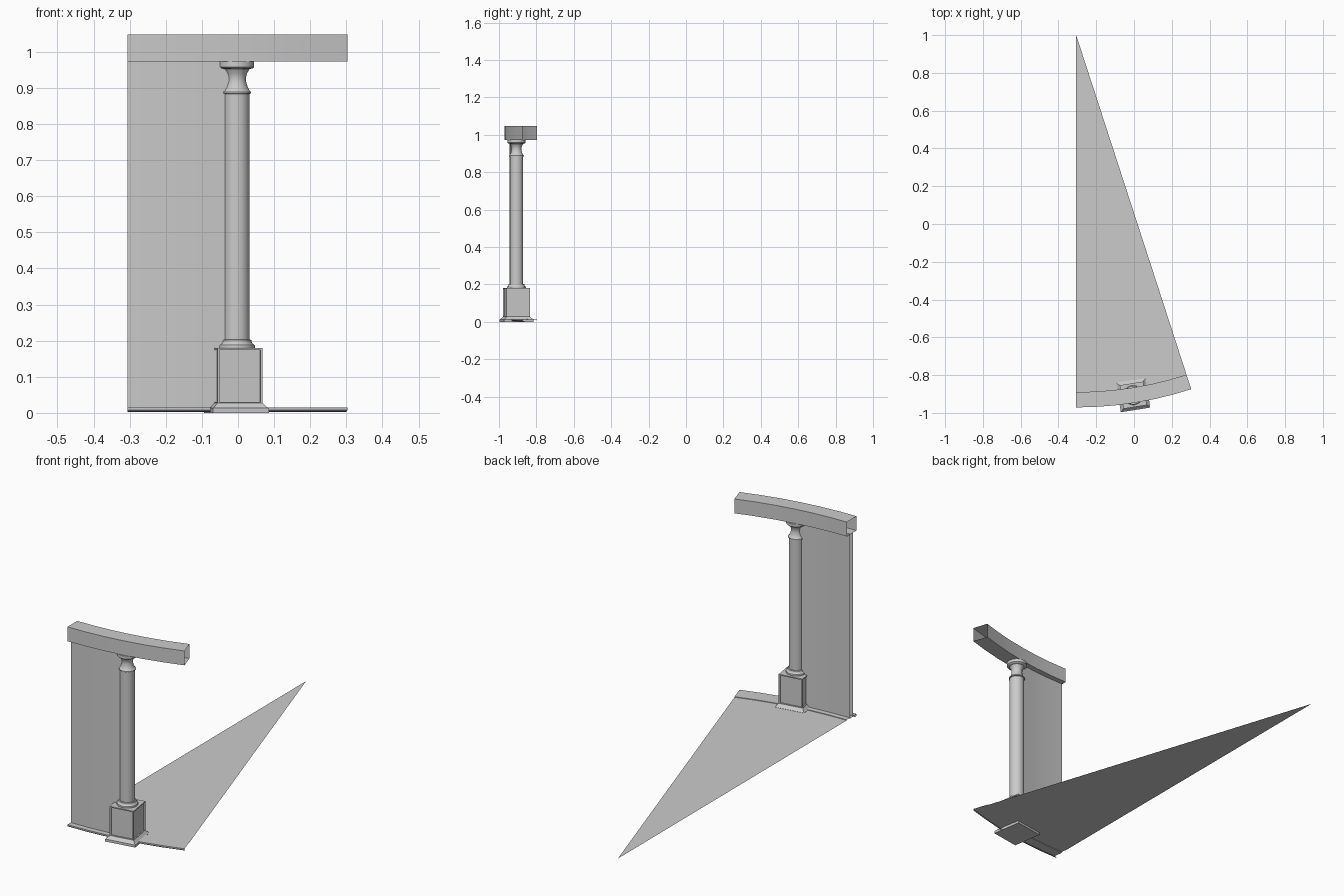
import bpy, bmesh, math
from mathutils import Matrix

if "Cube" in bpy.data.objects:
    bpy.data.objects.remove(bpy.data.objects["Cube"])

# Bay of a round colonnade: an 18 degree slice around this axis
CX, CY = -0.306, 1.0
SWEEP = math.radians(18)
MID = SWEEP / 2
COL_R = 1.93


def finish(name, bm, smooth=None):
    bmesh.ops.recalc_face_normals(bm, faces=bm.faces)
    me = bpy.data.meshes.new(name)
    bm.to_mesh(me)
    bm.free()
    ob = bpy.data.objects.new(name, me)
    bpy.context.collection.objects.link(ob)
    if smooth:
        bpy.ops.object.select_all(action='DESELECT')
        ob.select_set(True)
        bpy.context.view_layer.objects.active = ob
        bpy.ops.object.shade_smooth_by_angle(angle=math.radians(smooth))
    return ob


def on_arc(r, a, z):
    return (CX + r * math.sin(a), CY - r * math.cos(a), z)


def arc_sweep(name, profile, end, steps, closed=True, caps=False):
    """Sweep an (r, z) profile around the axis from angle 0 to end."""
    bm = bmesh.new()
    rings = [[bm.verts.new(on_arc(r, end * i / steps, z)) for r, z in profile]
             for i in range(steps + 1)]
    n = len(profile)
    for a, b in zip(rings, rings[1:]):
        for j in range(n if closed else n - 1):
            k = (j + 1) % n
            bm.faces.new((a[j], a[k], b[k], b[j]))
    if caps:
        bm.faces.new(rings[0])
        bm.faces.new(rings[-1])
    return finish(name, bm, 20)


def lathe(name, profile, sides=32):
    """Turn an (r, z) profile around the column axis."""
    x, y, _ = on_arc(COL_R, MID, 0)
    bm = bmesh.new()
    rings = [[bm.verts.new((x + r * math.cos(2 * math.pi * i / sides),
                            y + r * math.sin(2 * math.pi * i / sides), z))
              for i in range(sides)] for r, z in profile]
    for a, b in zip(rings, rings[1:]):
        for i in range(sides):
            k = (i + 1) % sides
            bm.faces.new((a[i], a[k], b[k], b[i]))
    bm.faces.new(rings[0])
    bm.faces.new(rings[-1])
    return finish(name, bm, 40)


def square_stack(name, levels, panels=False):
    """Stack of square (half width, z) levels turned to face the axis."""
    bm = bmesh.new()
    rings = [[bm.verts.new((sx * h, sy * h, z))
              for sx, sy in ((-1, -1), (1, -1), (1, 1), (-1, 1))] for h, z in levels]
    for a, b in zip(rings, rings[1:]):
        for i in range(4):
            k = (i + 1) % 4
            bm.faces.new((a[i], a[k], b[k], b[i]))
    sides = list(bm.faces)
    bm.faces.new(rings[0])
    bm.faces.new(rings[-1])
    bmesh.ops.recalc_face_normals(bm, faces=bm.faces)
    if panels:
        # framed, sunken panels
        bmesh.ops.inset_individual(bm, faces=sides, thickness=0.008)
        out = bmesh.ops.extrude_discrete_faces(bm, faces=sides)
        for f in out['faces']:
            bmesh.ops.translate(bm, verts=f.verts, vec=f.normal * -0.006)
        bmesh.ops.remove_doubles(bm, verts=bm.verts, dist=0.0001)
    x, y, _ = on_arc(COL_R, MID, 0)
    bm.transform(Matrix.Translation((x, y, 0)) @ Matrix.Rotation(MID, 4, 'Z'))
    return finish(name, bm)


# Floor wedge
bm = bmesh.new()
rim = [bm.verts.new(on_arc(1.89, SWEEP * i / 6, 0.012)) for i in range(7)]
bm.faces.new([bm.verts.new((CX, CY, 0.012))] + rim)
bm.normal_update()
floor_mesh = bpy.data.meshes.new("floor")
bm.to_mesh(floor_mesh)
bm.free()
bpy.context.collection.objects.link(bpy.data.objects.new("floor", floor_mesh))

# Curved floor edging, open underneath
arc_sweep("floor_edging",
          [(1.958, 0.003), (1.967, 0.004), (1.971, 0.008), (1.971, 0.015), (1.89, 0.015),
           (1.89, 0.012)], SWEEP, 6, closed=False)

# Half-width wall panel between the edging and the beam
arc_sweep("wall", [(1.917, 0.012), (1.943, 0.012), (1.943, 0.975), (1.917, 0.975)], MID, 3)

# Hollow curved beam
arc_sweep("beam", [(1.89, 0.973), (1.971, 0.973), (1.971, 1.048), (1.89, 1.048)], SWEEP, 6)

# Pedestal
square_stack("plinth", [(0.079, 0.0), (0.079, 0.013), (0.074, 0.016), (0.065, 0.026), (0.063, 0.028)])
square_stack("pedestal", [(0.063, 0.025), (0.063, 0.18)], panels=True)

# Turned column: base rings, shaft, collar, flared capital and round top
lathe("column_base", [(0.050, 0.179), (0.0515, 0.183), (0.050, 0.188), (0.045, 0.191), (0.042, 0.196),
                      (0.042, 0.198), (0.0415, 0.202), (0.036, 0.203)])
lathe("column_shaft", [(0.036, 0.2), (0.036, 0.884)])
lathe("column_capital", [(0.036, 0.883), (0.040, 0.885), (0.040, 0.889), (0.036, 0.892), (0.031, 0.902),
                         (0.027, 0.915), (0.026, 0.927), (0.029, 0.94), (0.036, 0.952),
                         (0.045, 0.954), (0.049, 0.958), (0.049, 0.973)])
